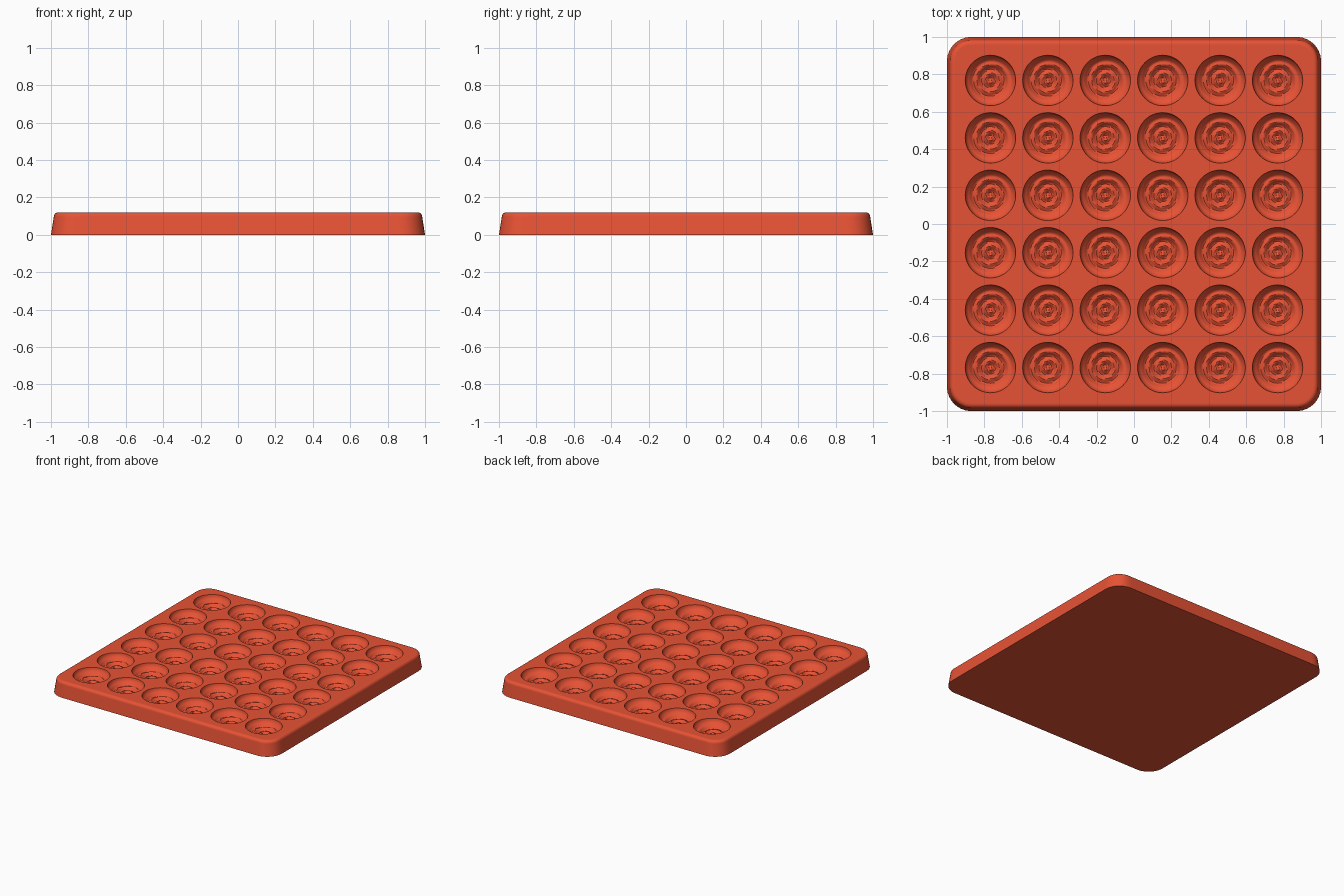
import bpy, bmesh
from math import sin, cos, tan, pi, sqrt, hypot

if "Cube" in bpy.data.objects:
    bpy.data.objects.remove(bpy.data.objects["Cube"], do_unlink=True)

HEIGHT = 0.12      # tray thickness
PITCH = 0.307      # spacing of the cups
RADIUS = 0.135     # cup mouth radius
DEPTH = 0.065      # cup depth
SEGMENTS, RINGS = 48, 24
FILLET = 0.025     # rounding of the upper edge
GRID = 3 * PITCH   # half width of the cup field
CENTRES = [(i - 2.5) * PITCH for i in range(6)]
ANGLES = [2 * pi * i / SEGMENTS for i in range(SEGMENTS)]


def skin(bm, a, b):
    """Join two rings of equal length with quads."""
    for i in range(len(a)):
        bm.faces.new((a[i - 1], a[i], b[i], b[i - 1]))


def rounded_square(bm, half, corner, z):
    """Ring around a square with round corners, spaced to match the cup cells."""
    steps = SEGMENTS // 4
    side = [c + PITCH / 2 * tan(-pi / 4 + j * pi / 2 / steps)
            for c in CENTRES for j in range(steps)]
    core = half - corner
    ring = []
    for c, s in ((1, 0), (0, 1), (-1, 0), (0, -1)):
        for v in side:
            v *= half / GRID
            x, y = c * half - s * v, s * half + c * v
            kx, ky = max(-core, min(core, x)), max(-core, min(core, y))
            k = corner / hypot(x - kx, y - ky) if corner else 1
            ring.append(bm.verts.new((kx + (x - kx) * k, ky + (y - ky) * k, z)))
    return ring


def cup_z(t, angle):
    """Bowl floor with a one-armed spiral ridge that fades towards the wall."""
    bowl = DEPTH * sqrt(max(0, 1 - t ** 2.4))
    fade = min(1, t / 0.1) * max(0, min(1, (0.9 - t) / 0.25))
    return HEIGHT - bowl + 0.008 * fade * cos(angle + 2 * pi * t / 0.36)


def add_cup(bm, cx, cy):
    """One square cell of the top with a round cup sunk in it."""
    cell = []
    for a in ANGLES:
        k = PITCH / 2 / max(abs(cos(a)), abs(sin(a)))
        cell.append(bm.verts.new((cx + k * cos(a), cy + k * sin(a), HEIGHT)))
    rings = [cell]
    for j in range(RINGS):
        t = 1 - (j / RINGS) ** 1.25
        rings.append([bm.verts.new((cx + RADIUS * t * cos(a), cy + RADIUS * t * sin(a), cup_z(t, a)))
                      for a in ANGLES])
    for a, b in zip(rings, rings[1:]):
        skin(bm, a, b)
    centre = bm.verts.new((cx, cy, cup_z(0, 0)))
    for i in range(SEGMENTS):
        bm.faces.new((rings[-1][i - 1], rings[-1][i], centre))


bm = bmesh.new()

# Tapered side wall, rounded upper edge and flat border
profile = [(1.0, 0.0), (0.985, HEIGHT - FILLET)]
profile += [(0.985 - FILLET * (1 - cos(a)), HEIGHT - FILLET + FILLET * sin(a))
            for a in (i * pi / 12 for i in range(1, 7))]
profile.append((0.955, HEIGHT))
walls = [rounded_square(bm, h, h - 0.87, z) for h, z in profile]
walls.append(rounded_square(bm, GRID, 0, HEIGHT))
for a, b in zip(walls, walls[1:]):
    skin(bm, a, b)
bm.faces.new(walls[0][::-1])

# Six by six cups
for x in CENTRES:
    for y in CENTRES:
        add_cup(bm, x, y)
bmesh.ops.remove_doubles(bm, verts=bm.verts, dist=0.0001)
bmesh.ops.recalc_face_normals(bm, faces=bm.faces)

mesh = bpy.data.meshes.new("mould_tray")
bm.to_mesh(mesh)
bm.free()
tray = bpy.data.objects.new("mould_tray", mesh)
bpy.context.collection.objects.link(tray)

# Single terracotta red colour
mat = bpy.data.materials.new("terracotta_red")
mat.use_nodes = True
colour = (0.80, 0.085, 0.035, 1)
mat.diffuse_color = colour
mat.node_tree.nodes["Principled BSDF"].inputs["Base Color"].default_value = colour
mesh.materials.append(mat)

bpy.context.view_layer.objects.active = tray
tray.select_set(True)
bpy.ops.object.shade_smooth_by_angle(angle=0.6)
